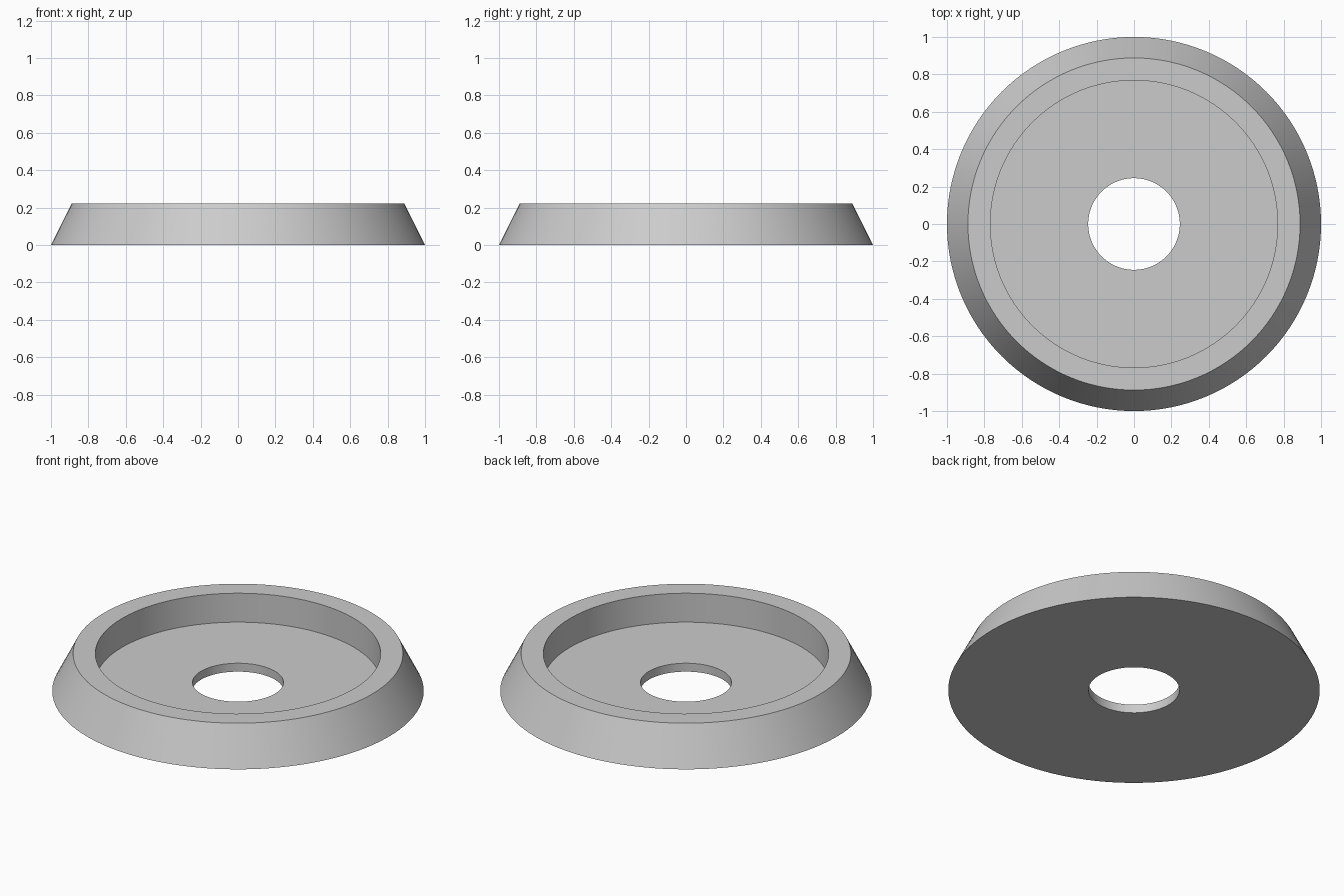
import bpy
import bmesh
import math

cube = bpy.data.objects.get("Cube")
if cube:
    bpy.data.objects.remove(cube, do_unlink=True)

SEGMENTS = 128

# Single plain grey
grey = bpy.data.materials.new("light_grey")
grey.use_nodes = True
colour = (0.6, 0.6, 0.6, 1.0)
grey.diffuse_color = colour
grey.node_tree.nodes["Principled BSDF"].inputs["Base Color"].default_value = colour


def lathe(name, profile, material):
    """Revolve a closed (radius, height) profile around z."""
    bm = bmesh.new()
    verts = [bm.verts.new((r, 0, z)) for r, z in profile]
    edges = [bm.edges.new((v, verts[(i + 1) % len(verts)])) for i, v in enumerate(verts)]
    bmesh.ops.spin(bm, geom=verts + edges, cent=(0, 0, 0), axis=(0, 0, 1),
                   angle=math.tau, steps=SEGMENTS, use_merge=True)
    bmesh.ops.remove_doubles(bm, verts=bm.verts[:], dist=1e-5)
    bmesh.ops.recalc_face_normals(bm, faces=bm.faces[:])
    mesh = bpy.data.meshes.new(name)
    bm.to_mesh(mesh)
    bm.free()
    mesh.materials.append(material)
    obj = bpy.data.objects.new(name, mesh)
    bpy.context.collection.objects.link(obj)
    bpy.ops.object.select_all(action="DESELECT")
    obj.select_set(True)
    bpy.context.view_layer.objects.active = obj
    bpy.ops.object.shade_smooth_by_angle(angle=math.radians(20))
    return obj


# Tapered dish: sloped outside, flat rim, upright recess wall, floor with a hole
BASE_R, RIM_R, RECESS_R, HOLE_R = 1.0, 0.888, 0.768, 0.245
HEIGHT, FLOOR = 0.222, 0.05
lathe("tapered_dish", [
    (HOLE_R, 0), (BASE_R, 0), (RIM_R, HEIGHT),
    (RECESS_R, HEIGHT), (RECESS_R, FLOOR), (HOLE_R, FLOOR),
], grey)
